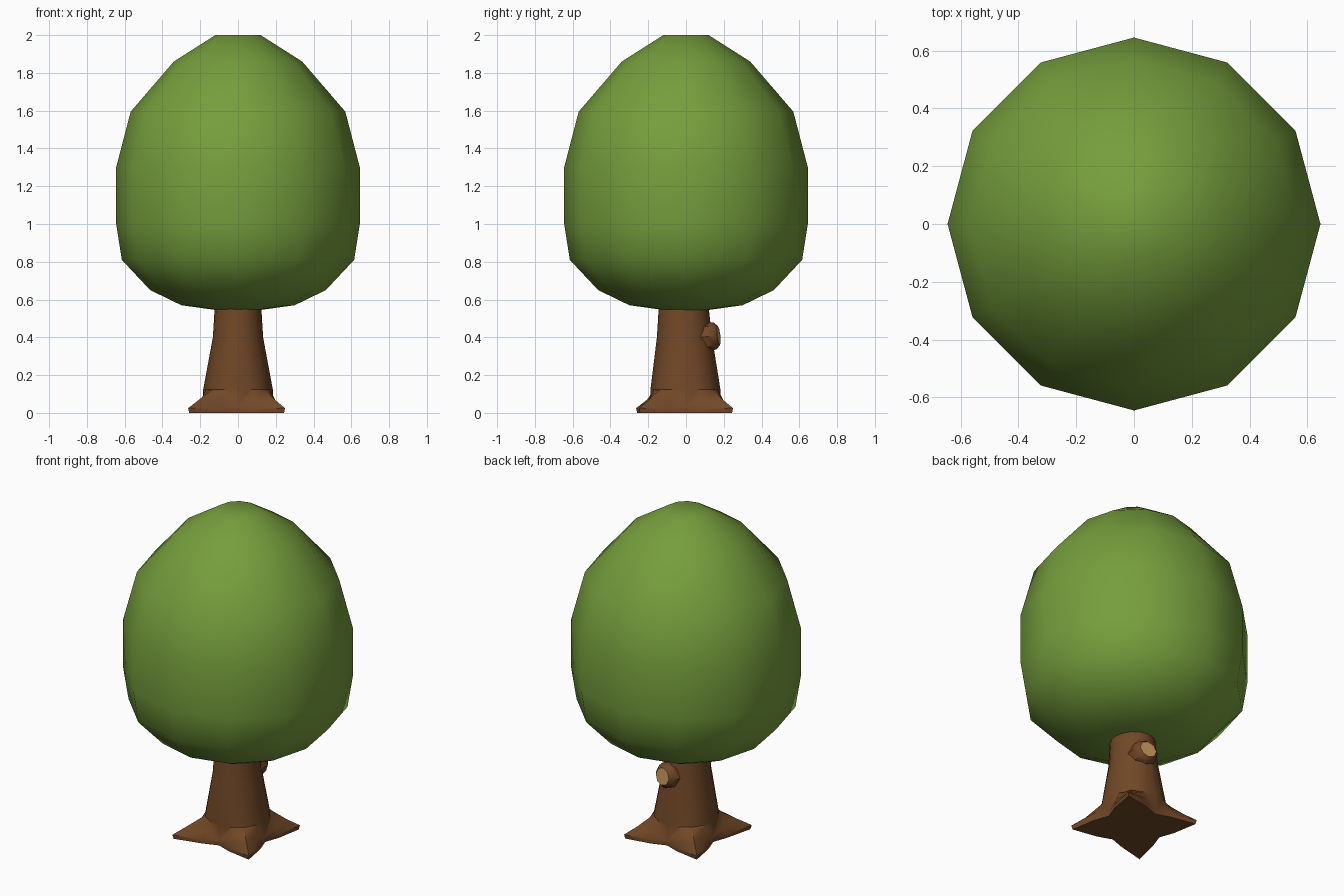
import bpy, bmesh, math
from mathutils import Vector

if "Cube" in bpy.data.objects:
    bpy.data.objects.remove(bpy.data.objects["Cube"])

def mat(name, c):
    m = bpy.data.materials.new(name)
    m.diffuse_color = (*c, 1)
    m.use_nodes = True
    m.node_tree.nodes["Principled BSDF"].inputs["Base Color"].default_value = m.diffuse_color
    return m

GREEN = mat("leaf green", (0.18, 0.34, 0.046))
BROWN = mat("bark brown", (0.165, 0.064, 0.02))
TAN = mat("cut wood tan", (0.55, 0.30, 0.11))

def loft(name, rings, mats, angle, cap_mat=None):
    """Skin a list of equal-length point rings and cap both ends."""
    bm = bmesh.new()
    vr = [[bm.verts.new(p) for p in r] for r in rings]
    n = len(rings[0])
    for a, b in zip(vr, vr[1:]):
        for i in range(n):
            bm.faces.new((a[i], a[(i + 1) % n], b[(i + 1) % n], b[i]))
    bm.faces.new(vr[0][::-1])
    top = bm.faces.new(vr[-1])
    if cap_mat:
        top.material_index = cap_mat
    bmesh.ops.recalc_face_normals(bm, faces=bm.faces)
    me = bpy.data.meshes.new(name)
    bm.to_mesh(me)
    bm.free()
    for m in mats:
        me.materials.append(m)
    ob = bpy.data.objects.new(name, me)
    bpy.context.collection.objects.link(ob)
    bpy.ops.object.select_all(action='DESELECT')
    bpy.context.view_layer.objects.active = ob
    ob.select_set(True)
    bpy.ops.object.shade_smooth_by_angle(angle=math.radians(angle))
    return ob

def polar(r, k, n, z, ry=None, cy=0.0):
    a = 2 * math.pi * k / n
    return Vector((r * math.cos(a), cy + (ry or r) * math.sin(a), z))

# Crown: twelve-sided lathe
profile = [(0.12, 0.545), (0.30, 0.57), (0.465, 0.65), (0.615, 0.81), (0.645, 1.0),
           (0.645, 1.3), (0.568, 1.595), (0.34, 1.86), (0.12, 2.0)]
loft("crown", [[polar(r, k, 12, z) for k in range(12)] for r, z in profile], [GREEN], 60)

# Trunk with four diagonal roots: (radius, height) for valley, shoulder, ridge
N = 16
root_rings = [
    [(0.185, 0.0), (0.235, 0.0), (0.345, 0.0)],
    [(0.187, 0.02), (0.238, 0.022), (0.352, 0.025)],
    [(0.186, 0.03), (0.215, 0.065), (0.275, 0.07)],
    [(0.185, 0.038), (0.188, 0.115), (0.205, 0.12)],
]
rings = []
for spec in root_rings:
    ring = []
    for k in range(N):
        r, z = spec[(0, 1, 2, 1)[k % 4]]
        if k == 10 and r > 0.25:      # front left root is a little longer
            r *= 1.06
        ring.append(polar(r, k, N, z))
    rings.append(ring)
for rx, ry, cy, z in [(0.184, 0.185, -0.003, 0.125), (0.133, 0.146, -0.008, 0.40),
                      (0.124, 0.133, -0.012, 0.55), (0.122, 0.13, -0.012, 0.60)]:
    rings.append([polar(rx, k, N, z, ry, cy) for k in range(N)])
loft("trunk_and_roots", rings, [BROWN], 40)

# Sawn branch stub on the back, with a pale cut face
axis = Vector((0.18, 1, 0.12)).normalized()
rot = axis.to_track_quat('Z', 'Y')
base = Vector((0.018, 0.05, 0.395))
stub = [[base + rot @ polar(r, k, 8, d) for k in range(8)]
        for d, r in [(0, 0.09), (0.08, 0.077), (0.108, 0.07), (0.126, 0.052)]]
loft("branch_stub", stub, [BROWN, TAN], 40, cap_mat=1)
